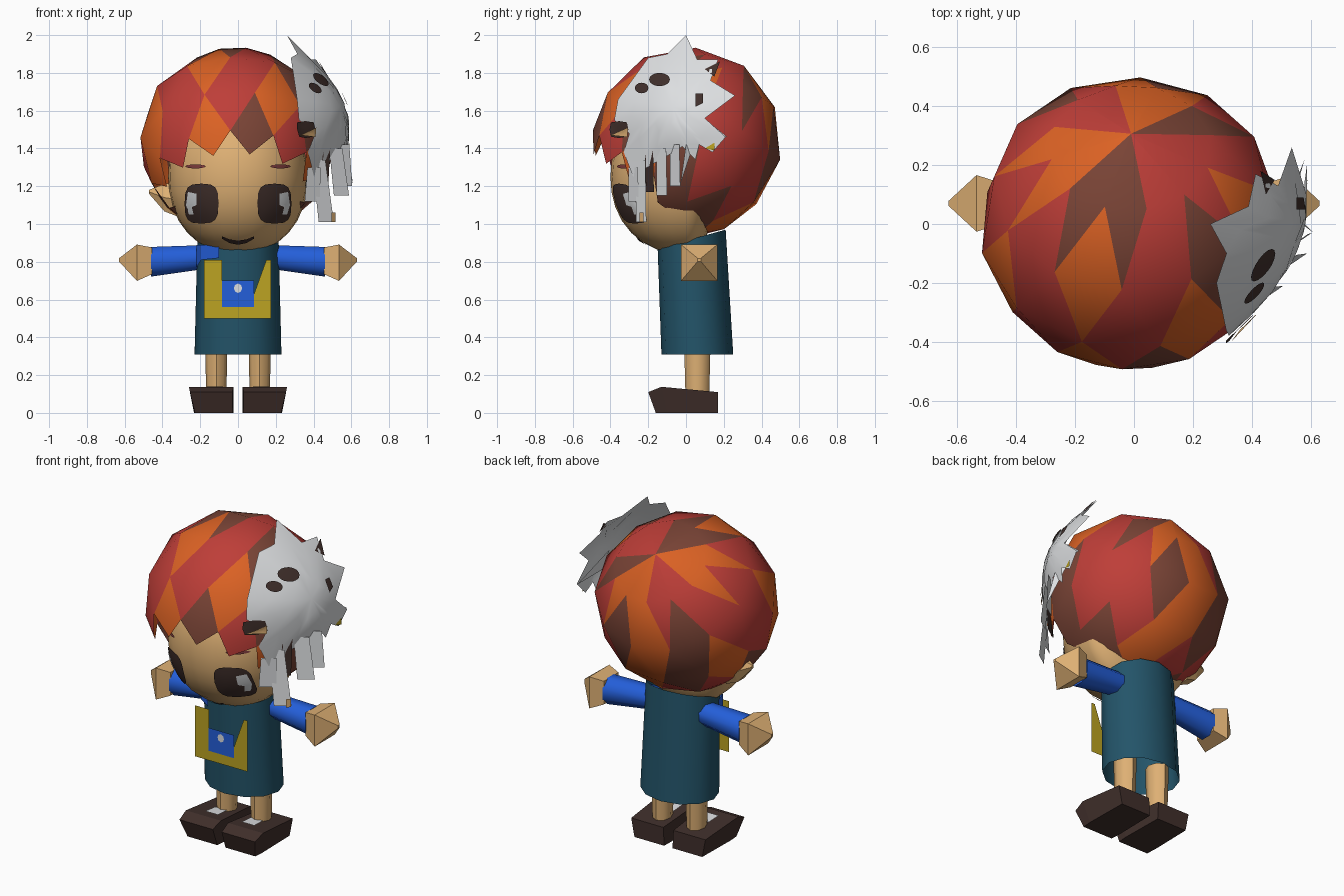
import bpy, bmesh, math
from mathutils import Vector

if "Cube" in bpy.data.objects:
    bpy.data.objects.remove(bpy.data.objects["Cube"])

def srgb(r, g, b):
    return tuple((c / 255 / 12.92) if c < 11 else ((c / 255 + .055) / 1.055) ** 2.4 for c in (r, g, b)) + (1,)

MATS = {}
for n, c in dict(red=(190, 62, 56), orange=(220, 98, 36), hair_brown=(122, 68, 54), skin=(222, 176, 116),
                 dark_brown=(64, 47, 43), blue=(36, 95, 218), teal=(35, 84, 105), yellow=(188, 163, 34),
                 off_white=(221, 223, 225), brow_red=(125, 60, 60)).items():
    MATS[n] = bpy.data.materials.new(n)
    MATS[n].diffuse_color = srgb(*c)

def make(name, verts, faces, mats, index=None, smooth=None, fix=False):
    me = bpy.data.meshes.new(name)
    me.from_pydata([tuple(v) for v in verts], [], faces)
    for m in mats.split():
        me.materials.append(MATS[m])
    if index:
        for p, i in zip(me.polygons, index):
            p.material_index = i
    if fix:
        bm = bmesh.new()
        bm.from_mesh(me)
        bmesh.ops.remove_doubles(bm, verts=bm.verts, dist=1e-5)
        bmesh.ops.recalc_face_normals(bm, faces=bm.faces)
        bm.to_mesh(me)
        bm.free()
    ob = bpy.data.objects.new(name, me)
    bpy.context.collection.objects.link(ob)
    if smooth:
        bpy.ops.object.select_all(action='DESELECT')
        ob.select_set(True)
        bpy.context.view_layer.objects.active = ob
        bpy.ops.object.shade_smooth_by_angle(angle=math.radians(smooth))
    return ob

def loft(name, rings, mat, caps=True, smooth=None):
    n = len(rings[0])
    verts = [v for r in rings for v in r]
    faces = [(k*n + i, k*n + (i+1) % n, (k+1)*n + (i+1) % n, (k+1)*n + i)
             for k in range(len(rings) - 1) for i in range(n)]
    if caps:
        faces += [tuple(range(n)), tuple(range(len(verts) - n, len(verts)))]
    return make(name, verts, faces, mat, smooth=smooth, fix=True)

def patch(name, outline, centre, surf, mat):
    """Thin sheet with a centre point and inner rings, laid on a curved surface."""
    n = len(outline)
    area = sum(a[0]*b[1] - b[0]*a[1] for a, b in zip(outline, outline[1:] + outline[:1]))
    if area < 0:
        outline = outline[::-1]
    verts = [surf(*centre)]
    for t in (.35, .7, 1):
        verts += [surf(centre[0] + (u - centre[0])*t, centre[1] + (v - centre[1])*t) for u, v in outline]
    faces = []
    for i in range(n):
        j = (i + 1) % n
        faces.append((0, 1 + i, 1 + j))
        for k in (0, n):
            faces.append((1 + k + i, 1 + k + n + i, 1 + k + n + j, 1 + k + j))
    return make(name, verts, faces, mat, smooth=60)

def oval(cx, cz, rx, rz, p=2, n=16):
    f = lambda c: math.copysign(abs(c) ** (2 / p), c)
    return [(cx + rx*f(math.cos(math.tau*i/n)), cz + rz*f(math.sin(math.tau*i/n))) for i in range(n)]

# Head: slightly squared ball, flattened behind where the hair covers it
HR, HC, P = (.37, .4, .41), Vector((0, 0, 1.25)), 2.15
bm = bmesh.new()
bmesh.ops.create_uvsphere(bm, u_segments=24, v_segments=16, radius=1)
for v in bm.verts:
    v.co /= sum(abs(c) ** P for c in v.co) ** (1 / P)
    v.co = Vector(c * r for c, r in zip(v.co, HR)) + HC
    if v.co.y > 0:
        v.co.y *= .4
me = bpy.data.meshes.new("head")
bm.to_mesh(me)
bm.free()
me.materials.append(MATS["skin"])
for p in me.polygons:
    p.use_smooth = True
bpy.context.collection.objects.link(bpy.data.objects.new("head", me))

def face(off):
    def s(x, z):
        q = 1 - abs(x / HR[0]) ** P - abs((z - HC.z) / HR[2]) ** P
        return (x, -HR[1] * max(q, 0) ** (1 / P) - off, z)
    return s

# Face details
for s, side in ((-1, "left"), (1, "right")):
    patch("eye_" + side, oval(s*.193, 1.108, .09, .106, 3.2), (s*.193, 1.108), face(.006), "dark_brown")
    shine = [(.22, 1.16), (.265, 1.17), (.275, 1.1), (.26, 1.05), (.235, 1.05), (.245, 1.09), (.22, 1.1)]
    patch("eye_shine_" + side, [(s*x, z) for x, z in shine], (s*.253, 1.11), face(.011), "off_white")
    patch("brow_" + side, oval(s*.225, 1.305, .055, .011, 2, 10), (s*.225, 1.305), face(.006), "brow_red")
mouth_x = [-.085, -.045, 0, .045, .085]
top = [(x, .912 + 3.2*x*x) for x in mouth_x]
low = [(x, .89 + 4.5*x*x) for x in mouth_x]
verts = [face(.008)(*q) for q in top + low]
make("mouth", verts, [(i, i+5, i+6, i+1) for i in range(4)], "dark_brown")

# Ear on the uncovered side: pointed lozenge
loft("ear", [[(-x, .03 + r*math.cos(math.tau*i/6), z + 1.3*r*math.sin(math.tau*i/6)) for i in range(6)]
             for x, r, z in ((.32, .08, 1.13), (.39, .065, 1.14), (.47, .01, 1.17))], "skin")

# Hair: tilted dome of staggered diamonds with a toothed front hem
N, HAIRC = 12, Vector((-.01, .005, 1.435))
AX, FR, SD = Vector((0, .6, .8)), Vector((0, -.8, .6)), Vector((1, 0, 0))
POLAR = [0, 32, 64, 95, 120, 134]
ROWS = ["ORROOBBRRRBO", "OBRRRORBORRB", "BORORROBBRRO", "RBOROBROBBOR", "ORBRRBOOBBRB"]   # diamond colours
def hv(k, j):
    t, a = math.radians(POLAR[k]), math.tau * (j + k/2 - .13) / N
    return HAIRC + .503*(AX*math.cos(t) + math.sin(t)*(FR*math.cos(a) + 1.03*SD*math.sin(a)))
verts = [hv(k, j - N//2) for k in range(6) for j in range(N)]
verts.append(HAIRC - AX*.3)
vid = lambda k, j: k*N + j % N
colour = lambda k, j: "ORB".index(ROWS[k][j % N])
faces, cols = [], []
for k in range(5):
    for j in range(N):
        up = (vid(k, j), vid(k+1, j-1), vid(k+1, j))
        down = (vid(k, j), vid(k+1, j), vid(k, j+1))
        if k < 4 or sum(verts[i].y for i in up) / 3 > -.15:
            faces.append(up)
            cols.append(colour(k, j))
        if k > 0:
            faces.append(down)
            cols.append(colour(k-1, j+1))
# Underside at the nape
for j in range(N):
    rim = (vid(5, j), vid(5, j+1))
    if min(verts[i].y for i in rim) > -.2:
        faces.append((rim[1], rim[0], len(verts) - 1))
        cols.append(2)
make("hair", verts, faces, "orange red hair_brown", cols, smooth=48)

# Tunic: open tube, higher at the back
def tunic(z, cy, rx, ry, tilt):
    return [(rx*math.sin(math.tau*i/12), cy - ry*math.cos(math.tau*i/12), z - tilt*math.cos(math.tau*i/12))
            for i in range(12)]
loft("tunic", [tunic(.31, .06, .23, .19, 0), tunic(.92, .03, .215, .18, .05)], "teal", caps=False, smooth=40)
make("shoulder_cloth", [(-.22, 0, .77), (-.195, -.075, .81), (-.1, -.147, .82), (-.1, -.147, .885), (-.195, -.075, .89),
                        (-.22, 0, .89)], [(0, 1, 4, 5), (1, 2, 3, 4)], "blue")

# Apron bag with pocket and badge
flat = lambda pts, y: [(x, y, z) for x, z in pts]
bag = [(-.18, .5), (.175, .5), (.175, .81), (.15, .81), (.085, .63), (.085, .56), (-.085, .56), (-.085, .81), (-.18, .81)]
make("apron", flat(bag, -.158), [tuple(range(len(bag)))], "yellow")
make("apron_pocket", flat([(-.085, .56), (.085, .56), (.085, .7), (-.085, .7)], -.162), [(0, 1, 2, 3)], "blue")
make("pocket_badge", flat(oval(0, .66, .022, .025, 2, 8), -.166), [tuple(range(8))], "off_white")

def ringx(s, x, z, r, n=8):
    return [(s*x, .07 + r*math.cos(math.tau*(i + .5)/n), z + r*math.sin(math.tau*(i + .5)/n)) for i in range(n)]

for s, side in ((-1, "left"), (1, "right")):
    # Sleeve and four-sided hand
    loft("sleeve_" + side, [ringx(s, .12, .83, .065), ringx(s, .46, .8, .085)], "blue", smooth=50)
    loft("hand_" + side, [ringx(s, .455, .805, .1, 4), ringx(s, .535, .795, .136, 4),
                          ringx(s, .63, .81, .012, 4)], "skin", smooth=30)
    # Leg
    loft("leg_" + side, [[(s*.115 + r*math.cos(math.tau*i/8), .06 + 1.18*r*math.sin(math.tau*i/8), z)
         for i in range(8)] for z, r in ((.08, .053), (.4, .06))], "skin", smooth=50)
    # Boxy shoe with a raised toe: heel, instep, toe sections
    loft("shoe_" + side, [[(s*.128 - a, y0, 0), (s*.128 + a, y0, 0), (s*.142 + b, y1, z), (s*.142 - b, y1, z)]
         for a, b, y0, y1, z in ((.1, .108, .17, .17, .11), (.105, .118, -.1, -.13, .138), (.1, .112, -.16, -.2, .11))],
         "dark_brown")
    tongue = [(s*.08, -.08, .14), (s*.165, -.08, .14), (s*.16, .01, .133), (s*.08, .01, .133)]
    make("shoe_tongue_" + side, tongue, [(0, 1, 2, 3) if s > 0 else (3, 2, 1, 0)], "off_white")

# Ragged bulging mask worn on the side of the head
def mask(off):
    def s(y, z):
        bulge = .07 * max(0, 1 - ((y + .1)**2 + (z - 1.62)**2) / .09)
        return (.54 + off + bulge + .35*y - .5*y*y - .78*max(0, z - 1.4)**2, y, z)
    return s
rag = [(0, 2), (.06, 1.87), (.17, 1.87), (.13, 1.76), (.26, 1.68), (.1, 1.56), (.21, 1.46), (.14, 1.38), (.07, 1.42),
       (.05, 1.34), (-.02, 1.41), (-.1, 1.36), (-.19, 1.31), (-.28, 1.25), (-.33, 1.38), (-.3, 1.48), (-.38, 1.55),
       (-.36, 1.66), (-.2, 1.88), (-.1, 1.9)]
patch("mask", rag, (-.07, 1.62), mask(0), "off_white")
patch("mask_eye_back", oval(-.14, 1.765, .055, .035), (-.14, 1.765), mask(.012), "dark_brown")
patch("mask_eye_front", oval(-.235, 1.72, .036, .028), (-.235, 1.72), mask(.012), "dark_brown")
patch("mask_nose", oval(-.355, 1.5, .05, .045, 4, 8), (-.355, 1.5), mask(.005), "dark_brown")
patch("mask_tooth", [(-.4, 1.47), (-.31, 1.46), (-.31, 1.51)], (-.34, 1.48), mask(.014), "skin")
patch("mask_dark_edge_top", [(.1, 1.82), (.18, 1.86), (.15, 1.78)], (.143, 1.82), mask(.008), "dark_brown")
patch("mask_dark_edge_mid", [(.05, 1.69), (.09, 1.69), (.09, 1.64), (.05, 1.62)], (.07, 1.66), mask(.012), "dark_brown")
patch("mask_yellow_edge", [(.1, 1.4), (.15, 1.43), (.15, 1.39)], (.135, 1.407), mask(.01), "yellow")

# Hanging ribbons: centre y, top z, bottom z, sideways shift, colour
for i, (y, zt, zb, dx, m) in enumerate([(-.24, 1.34, 1.01, .04, "off_white"), (-.28, 1.3, 1.12, -.01, "off_white"),
        (-.13, 1.4, 1.15, .03, "off_white"), (-.06, 1.42, 1.2, .01, "off_white"), (-.2, 1.44, 1.17, -.02, "dark_brown"),
        (-.24, 1.44, 1.2, -.03, "dark_brown")]):
    x = mask(0)(y, zt)[0] - (.03 if m == "dark_brown" else 0)
    make("mask_ribbon_%d" % (i + 1), [(x - .035, y - .025, zt), (x + .035, y + .025, zt),
         (x + dx + .04, y + .03, zb), (x + dx - .04, y - .025, zb)], [(3, 2, 1, 0)], m)
make("ribbon_tip", [(.495, -.245, 1.06), (.515, -.225, 1.06), (.515, -.225, 1.01), (.495, -.245, 1.01)], [(3, 2, 1, 0)], "skin")
make("mask_spike_low", [(.52, .06, 1.48), (.57, 0, 1.42), (.61, -.03, 1.21)], [(0, 2, 1)], "off_white")
make("mask_spike_back", [(.5, .02, 1.62), (.53, .05, 1.5), (.58, .22, 1.46)], [(0, 1, 2)], "off_white")

for m in bpy.data.materials:
    if m.users and not m.is_grease_pencil:
        m.use_nodes = True
        m.node_tree.nodes["Principled BSDF"].inputs["Base Color"].default_value = m.diffuse_color
